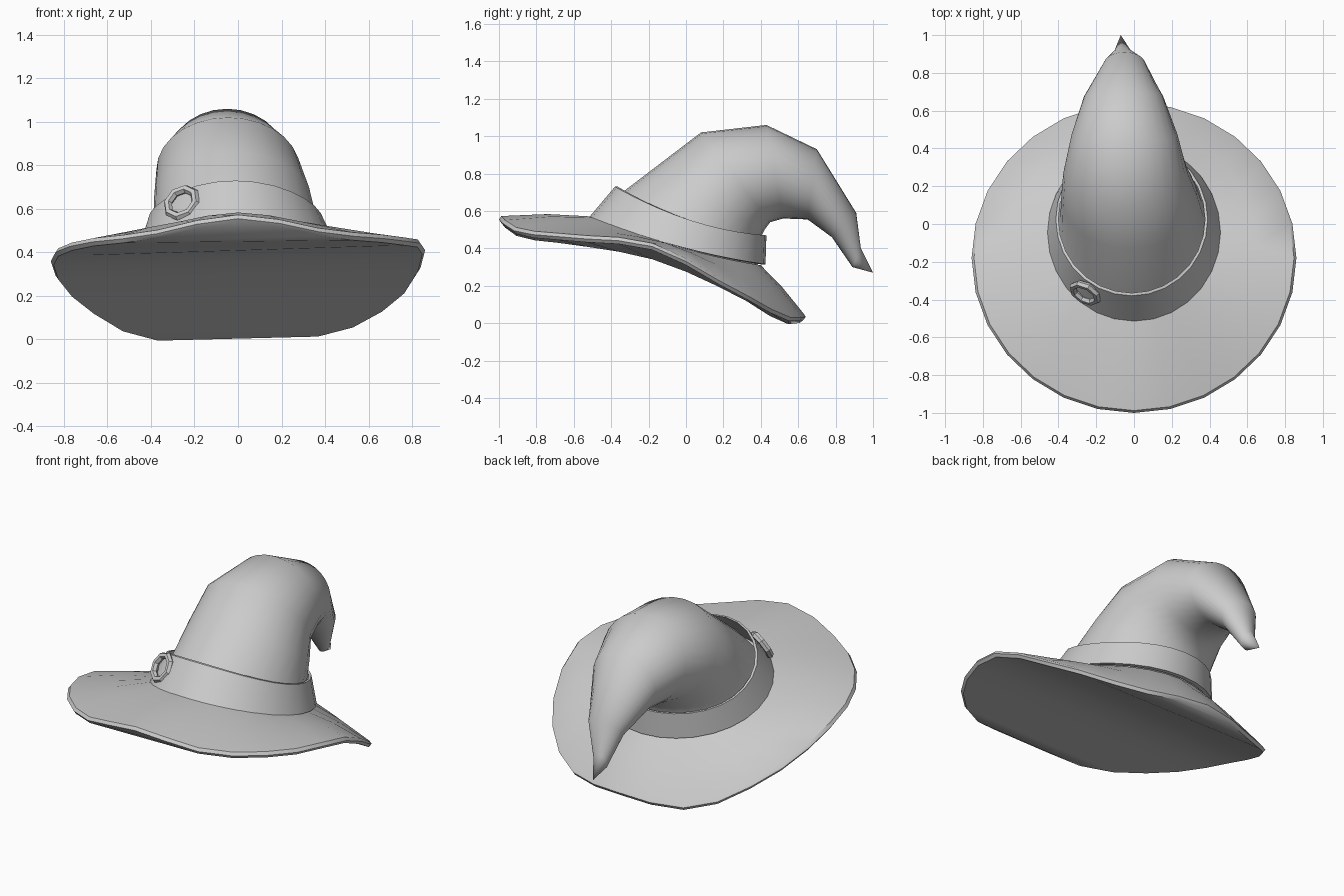
import bpy, math
from mathutils import Vector

if "Cube" in bpy.data.objects:
    bpy.data.objects.remove(bpy.data.objects["Cube"])

N = 28


def ring(a, b, xc, hw, sag=0.0):
    """Tilted oval: a and b are the (y, z) of its front and back points."""
    a, b = Vector(a), Vector(b)
    c, h = (a + b) / 2, (a - b) / 2
    pts = []
    for i in range(N):
        t = 2 * math.pi * i / N
        s, k = math.sin(t), math.cos(t)
        pts.append(Vector((xc + hw * s, c.x + h.x * k, c.y + h.y * k - sag * s * s)))
    return pts


def loft(name, rings, tip=None, ladder=False, closed=False, angle=40):
    """Skin a list of rings; end in a tip, or in rungs running left to right."""
    m = len(rings)
    verts = [p for r in rings for p in r]
    faces = []
    for j in range(m if closed else m - 1):
        for i in range(N):
            k, q = (i + 1) % N, (j + 1) % m
            faces.append((j * N + i, j * N + k, q * N + k, q * N + i))
    o = (m - 1) * N
    if tip is not None:
        verts.append(Vector(tip))
        faces += [(o + i, o + (i + 1) % N, len(verts) - 1) for i in range(N)]
    if ladder:
        h = N // 2
        faces += [(o, o + 1, o + N - 1), (o + h - 1, o + h, o + h + 1)]
        faces += [(o + i, o + i + 1, o + N - i - 1, o + N - i) for i in range(1, h - 1)]
    me = bpy.data.meshes.new(name)
    me.from_pydata(verts, [], faces)
    ob = bpy.data.objects.new(name, me)
    bpy.context.collection.objects.link(ob)
    finish(ob, angle)


def finish(ob, angle):
    bpy.ops.object.select_all(action='DESELECT')
    ob.select_set(True)
    bpy.context.view_layer.objects.active = ob
    bpy.ops.object.mode_set(mode='EDIT')
    bpy.ops.mesh.select_all(action='SELECT')
    bpy.ops.mesh.normals_make_consistent(inside=False)
    bpy.ops.object.mode_set(mode='OBJECT')
    bpy.ops.object.shade_smooth_by_angle(angle=math.radians(angle))


# crown: ovals along a bent spine, drooping to a tip at the back
loft("crown", [
    ring((-0.49, 0.55), (0.38, 0.30), 0.0, 0.43, 0.03),
    ring((-0.34, 0.70), (0.40, 0.46), -0.01, 0.38, 0.05),
    ring((-0.13, 0.86), (0.42, 0.50), -0.025, 0.36, 0.02),
    ring((0.08, 1.02), (0.45, 0.54), -0.045, 0.33),
    ring((0.43, 1.06), (0.52, 0.56), -0.05, 0.28),
    ring((0.70, 0.93), (0.65, 0.555), -0.055, 0.21),
    ring((0.91, 0.59), (0.78, 0.46), -0.05, 0.11),
    ring((0.935, 0.40), (0.89, 0.30), -0.06, 0.045),
], tip=(-0.07, 1.0, 0.27), angle=60)

# brim: wavy rim heights every 30 degrees, starting at the front
heights = [0.555, 0.485, 0.455, 0.41, 0.20, 0.04, 0.035, 0.02, 0.19, 0.36, 0.435, 0.475]


def rim_height(i):
    j, f = divmod(i * 12 / N, 1)
    p = [heights[(int(j) + d) % 12] for d in (-1, 0, 1, 2)]
    return p[1] + 0.5 * f * (p[2] - p[0] + f * (2 * p[0] - 5 * p[1] + 4 * p[2] - p[3]
                             + f * (3 * (p[1] - p[2]) + p[3] - p[0])))


inner = ring((-0.49, 0.57), (0.40, 0.31), 0.0, 0.44, 0.03)
rim = ring((-1.0, 0), (0.64, 0), 0.0, 0.86)
for i, p in enumerate(rim):
    p.z = rim_height(i)


def lip(dz):
    return [Vector((p.x * 0.985, -0.18 + (p.y + 0.18) * 0.985, p.z + dz)) for p in rim]


top, bottom = lip(0.018), lip(-0.018)
middle = [(a + b) / 2 + Vector((0, 0, 0.012)) for a, b in zip(inner, top)]
loft("brim", [inner, middle, top, rim, bottom], ladder=True, angle=30)

# band: thick strip wrapped around the crown base
loft("band", [
    ring((-0.515, 0.57), (0.425, 0.315), 0.0, 0.458, 0.03),
    ring((-0.38, 0.73), (0.43, 0.47), -0.012, 0.402, 0.05),
    ring((-0.365, 0.73), (0.415, 0.47), -0.012, 0.388, 0.05),
    ring((-0.495, 0.57), (0.40, 0.315), 0.0, 0.44, 0.03),
], closed=True, angle=35)

# buckle: eight-sided ring facing out from the band
face = Vector((-0.42, -0.75, 0.5))
bpy.ops.mesh.primitive_torus_add(
    major_segments=8, minor_segments=6, major_radius=0.073, minor_radius=0.02,
    location=(-0.258, -0.365, 0.628), rotation=face.to_track_quat('Z', 'Y').to_euler())
bpy.context.object.name = "buckle"
finish(bpy.context.object, 30)
